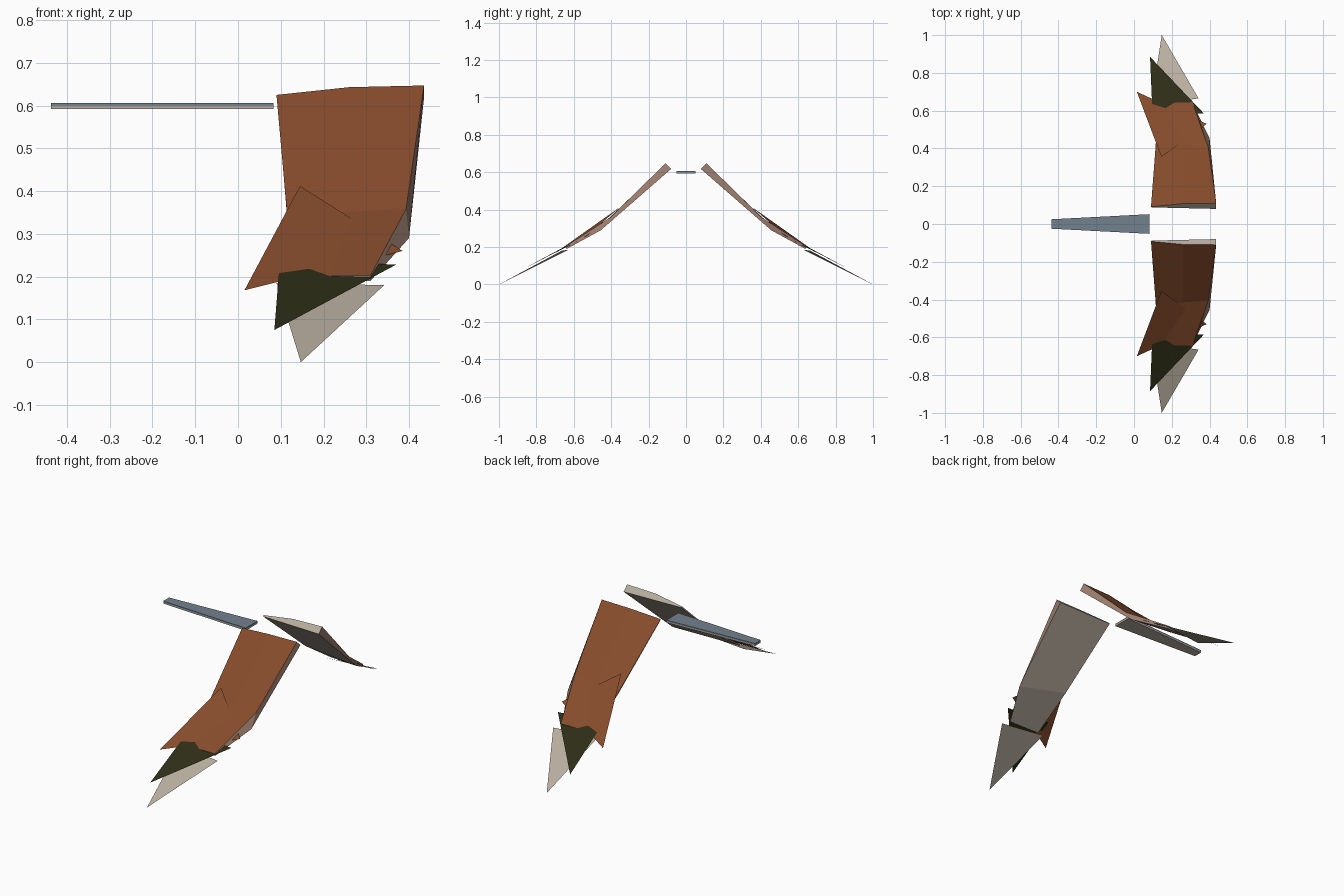
import bpy, bmesh

cube = bpy.data.objects.get("Cube")
if cube:
    bpy.data.objects.remove(cube, do_unlink=True)


def material(name, rgb):
    m = bpy.data.materials.new(name)
    m.use_nodes = True
    m.diffuse_color = (*rgb, 1)
    m.node_tree.nodes["Principled BSDF"].inputs["Base Color"].default_value = (*rgb, 1)
    return m


brown = material("rust brown", (0.24, 0.072, 0.025))
cream = material("pale underside", (0.48, 0.42, 0.35))
rosy = material("rosy edge", (0.35, 0.22, 0.17))
dark = material("dark olive", (0.026, 0.026, 0.008))
slate = material("slate blue", (0.17, 0.22, 0.27))


def build(name, sections, mats, pick=None, mirror=True):
    """Loft closed sections; a single section makes a flat plate."""
    bm = bmesh.new()
    rings = [[bm.verts.new(p) for p in s] for s in sections]
    n = len(rings[0])
    for a, b in zip(rings, rings[1:]):
        for i in range(n):
            f = bm.faces.new((a[i], a[(i + 1) % n], b[(i + 1) % n], b[i]))
            f.material_index = pick[i]
    caps = [rings[0]] if len(rings) == 1 else [rings[0], rings[-1]]
    for ring in caps:
        f = bm.faces.new(ring)
        f.material_index = pick[-1] if pick else 0
    if len(rings) > 1:
        bmesh.ops.recalc_face_normals(bm, faces=bm.faces)
    else:
        # plates face upward
        bm.normal_update()
        for f in bm.faces:
            if f.normal.z < 0:
                f.normal_flip()
    me = bpy.data.meshes.new(name)
    bm.to_mesh(me)
    bm.free()
    for m in mats:
        me.materials.append(m)
    ob = bpy.data.objects.new(name, me)
    bpy.context.collection.objects.link(ob)
    if mirror:
        mod = ob.modifiers.new("Mirror", "MIRROR")
        mod.use_axis = (False, True, False)
        mod.use_mirror_merge = False
    return ob


# Wing slabs: trailing top, middle top, leading top, leading bottom, trailing bottom
wing = [
    [(0.09, -0.092, 0.625), (0.26, -0.108, 0.643), (0.435, -0.11, 0.647),
     (0.435, -0.08, 0.617), (0.092, -0.088, 0.619)],
    [(0.115, -0.42, 0.345), (0.26, -0.415, 0.352), (0.393, -0.405, 0.358),
     (0.40, -0.455, 0.29), (0.115, -0.42, 0.337)],
    [(0.12, -0.64, 0.198), (0.22, -0.642, 0.202), (0.31, -0.645, 0.203),
     (0.31, -0.638, 0.19), (0.12, -0.638, 0.192)],
]
build("wings", wing, [brown, rosy, cream], pick=[0, 0, 1, 2, 2])

# Overlapping feather plates: inner corner, trailing tip, leading corner
feathers = {
    "inner_feathers": (brown, [(0.145, -0.355, 0.412), (0.015, -0.70, 0.168), (0.385, -0.53, 0.26)]),
    "middle_feathers": (dark, [(0.098, -0.58, 0.238), (0.085, -0.885, 0.075), (0.37, -0.585, 0.228)]),
    "outer_feathers": (cream, [(0.09, -0.63, 0.185), (0.147, -1.0, 0.0), (0.342, -0.665, 0.18)]),
}
for name, (mat, corners) in feathers.items():
    build(name, [corners], [mat])


# Tail: tapered bar, slate above and pale below
def tail_layer(name, mat, low, high):
    ends = [(0.083, 0.052), (-0.437, 0.025)]
    rings = [[(x, -w, low), (x, w, low), (x, w, high), (x, -w, high)] for x, w in ends]
    build(name, rings, [mat], pick=[0] * 4, mirror=False)


tail_layer("tail_top", slate, 0.599, 0.606)
tail_layer("tail_underside", cream, 0.592, 0.599)
